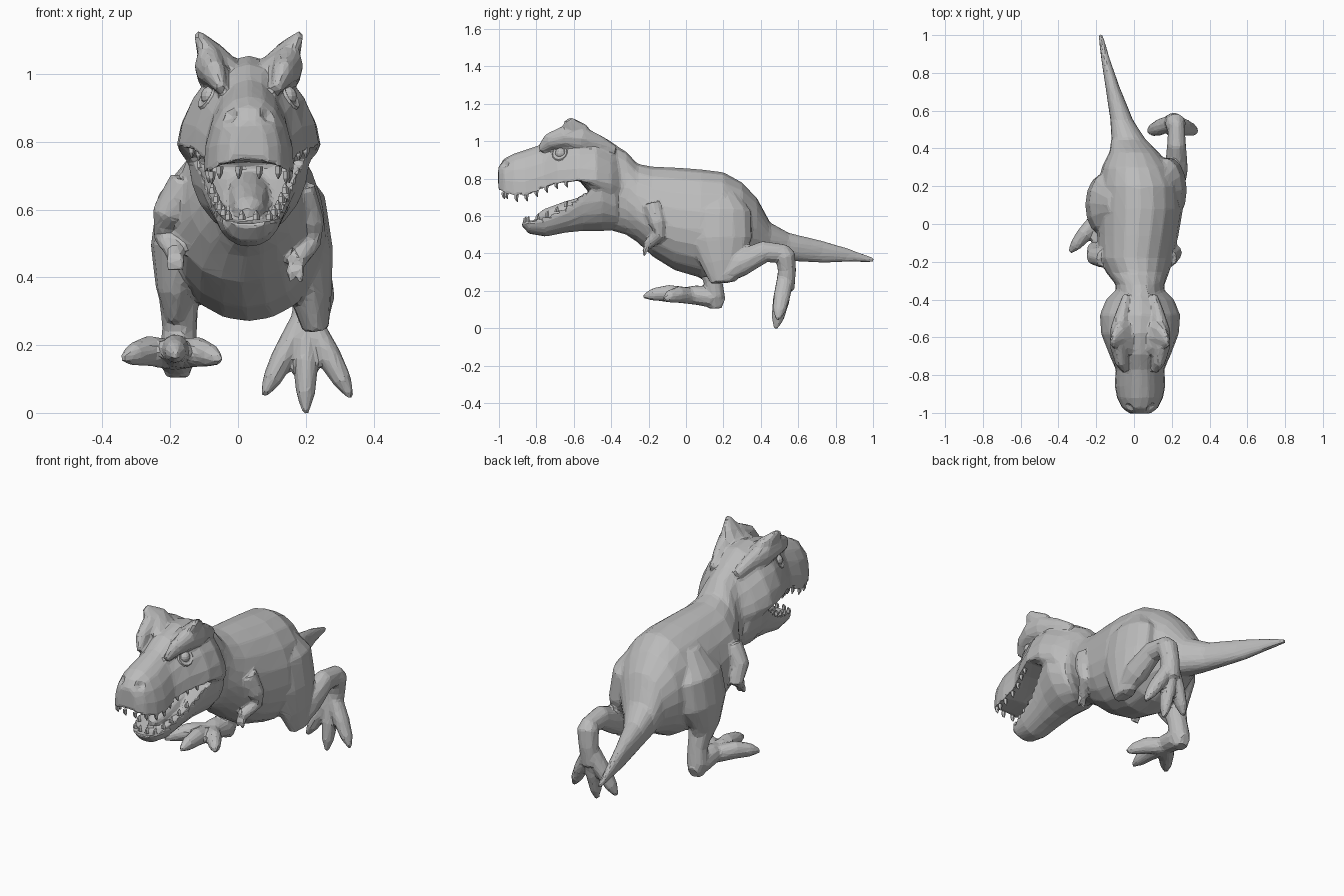
import bpy
import bmesh
import math
from mathutils import Vector

default_cube = bpy.data.objects.get("Cube")
if default_cube:
    bpy.data.objects.remove(default_cube, do_unlink=True)

grey = bpy.data.materials.new("stone grey")
grey.use_nodes = True
grey.diffuse_color = (.5, .5, .5, 1)
grey.node_tree.nodes["Principled BSDF"].inputs["Base Color"].default_value = grey.diffuse_color

HEAD_X = .032
flesh = []


def finish(name, bm):
    """Turn a bmesh into a flat shaded object."""
    bmesh.ops.recalc_face_normals(bm, faces=bm.faces[:])
    mesh = bpy.data.meshes.new(name)
    bm.to_mesh(mesh)
    bm.free()
    mesh.materials.append(grey)
    part = bpy.data.objects.new(name, mesh)
    bpy.context.collection.objects.link(part)
    return part


def skin_rings(bm, rings):
    """Bridge rings of points and close both ends."""
    loops = [[bm.verts.new(point) for point in ring] for ring in rings]
    count = len(loops[0])
    for first, second in zip(loops, loops[1:]):
        for i in range(count):
            j = (i + 1) % count
            bm.faces.new((first[i], first[j], second[j], second[i]))
    bm.faces.new(loops[0])
    bm.faces.new(loops[-1])


def rounded(value, power):
    return math.copysign(abs(value) ** power, value)


def loft(name, sections, front_power, back_power, sides=20):
    """Sections along y: y, centre x, half width, bottom, widest height, top."""
    rings = []
    for k, (y, centre, width, bottom, middle, top) in enumerate(sections):
        power = front_power + (back_power - front_power) * k / (len(sections) - 1)
        ring = []
        for i in range(sides):
            angle = math.tau * i / sides
            across = rounded(math.cos(angle), power)
            rise = rounded(math.sin(angle), power)
            reach = top - middle if rise > 0 else middle - bottom
            ring.append((centre + width * across, y, middle + reach * rise))
        rings.append(ring)
    bm = bmesh.new()
    skin_rings(bm, rings)
    flesh.append(finish(name, bm))


def add_tube(bm, path, sides=10, flat=1):
    """Tapering limb along points x, y, z, radius; flat scales its x width."""
    rings = []
    points = [Vector(step[:3]) for step in path]
    for i, point in enumerate(points):
        ahead = points[min(i + 1, len(points) - 1)]
        behind = points[max(i - 1, 0)]
        along = (ahead - behind).normalized()
        side = (Vector((1, 0, 0)) - along * along.x).normalized()
        other = along.cross(side)
        radius = path[i][3]
        angles = [math.tau * k / sides for k in range(sides)]
        rings.append([point + side * radius * flat * math.cos(a)
                      + other * radius * math.sin(a) for a in angles])
    skin_rings(bm, rings)


def tube(name, path, sides=10, flat=1):
    bm = bmesh.new()
    add_tube(bm, path, sides, flat)
    flesh.append(finish(name, bm))


def head_sections(rows):
    return [(row[0], HEAD_X) + row[1:] for row in rows]


# Trunk, neck and tail
loft("body_and_tail", [
    (-.5, .03, .11, .56, .75, 1),
    (-.39, .032, .13, .52, .72, .99),
    (-.32, .032, .13, .5, .69, .945),
    (-.26, .02, .165, .46, .63, .88),
    (-.18, .01, .2, .385, .58, .865),
    (-.06, .02, .215, .31, .54, .86),
    (.08, .03, .23, .27, .52, .85),
    (.2, .03, .22, .285, .53, .835),
    (.3, .015, .185, .34, .55, .78),
    (.38, 0, .13, .37, .53, .695),
    (.45, -.03, .09, .365, .47, .565),
    (.55, -.065, .06, .36, .44, .51),
    (.73, -.115, .037, .35, .41, .467),
    (.87, -.15, .023, .355, .39, .425),
    (1.005, -.178, .011, .352, .363, .375)], 1.05, .9)

# Skull with a hollow palate
skull_rows = head_sections([
    (-1.004, .055, .75, .735, .86),
    (-.975, .095, .74, .72, .905),
    (-.92, .123, .74, .7, .935),
    (-.86, .135, .74, .7, .955),
    (-.77, .13, .77, .74, .985),
    (-.69, .165, .79, .77, 1.03),
    (-.58, .208, .8, .785, 1.055),
    (-.48, .213, .68, .79, 1.045),
    (-.4, .18, .6, .77, 1),
    (-.35, .13, .58, .75, .96)])
loft("skull", skull_rows, .75, 1.35)
skull = flesh[-1]

# Lower jaw with a hollow floor
jaw_rows = head_sections([
    (-.88, .05, .55, .57, .56),
    (-.84, .08, .505, .58, .56),
    (-.75, .1, .49, .605, .57),
    (-.65, .12, .51, .65, .61),
    (-.55, .15, .52, .73, .68),
    (-.45, .18, .52, .75, .8),
    (-.37, .145, .525, .7, .8)])
loft("lower_jaw", jaw_rows, .9, 1.05)

tube("tongue", [(HEAD_X, -.5, .67, .05), (HEAD_X, -.64, .63, .05),
                (HEAD_X, -.75, .6, .04), (HEAD_X, -.8, .59, .015)], flat=1.2)

# Nostril hollows cut into the snout
for side in (-1, 1):
    bpy.ops.mesh.primitive_uv_sphere_add(
        segments=10, ring_count=6, radius=.026,
        location=(HEAD_X + side * .062, -.975, .882))
    cutter = bpy.context.object
    cutter.name = "nostril_cutter"
    cutter.hide_render = True
    cut = skull.modifiers.new("nostril", "BOOLEAN")
    cut.operation = "DIFFERENCE"
    cut.object = cutter
    bpy.context.view_layer.objects.active = skull
    bpy.ops.object.modifier_apply(modifier=cut.name)
    bpy.data.objects.remove(cutter, do_unlink=True)


def lip_at(rows, y):
    """Half width and lip height of the jaw at y."""
    for near, far in zip(rows, rows[1:]):
        if near[0] <= y <= far[0]:
            t = (y - near[0]) / (far[0] - near[0])
            return (near[2] + (far[2] - near[2]) * t,
                    near[4] + (far[4] - near[4]) * t)


def teeth(name, rows, start, end, count, length):
    bm = bmesh.new()
    spots = []
    for i in range(count):
        y = start + (end - start) * i / (count - 1)
        width, lip = lip_at(rows, y)
        spots.append((width - .016, y, lip))
    spots.append((spots[0][0] * .35, start - .015, spots[0][2]))
    for offset, y, lip in spots:
        for side in (-1, 1):
            x = HEAD_X + side * offset
            add_tube(bm, [(x, y, lip - length * .5, .012),
                          (x, y, lip + length * .3, .01),
                          (x, y + .006, lip + length, .002)], sides=5)
    finish(name, bm)


teeth("upper_teeth", skull_rows, -.96, -.64, 7, -.024)
teeth("lower_teeth", jaw_rows, -.845, -.64, 5, .02)

# Brow crests and eyes
for side, label in ((-1, "right"), (1, "left")):
    def head_path(steps):
        return [(HEAD_X + side * x, y, z, r) for x, y, z, r in steps]

    tube(label + "_brow_crest", head_path([
        (.08, -.78, .955, .02), (.1, -.73, 1, .045),
        (.115, -.65, 1.025, .06), (.11, -.56, 1.015, .065),
        (.09, -.47, .985, .05), (.07, -.38, .945, .03)]), flat=.75)
    tube(label + "_brow_horn", head_path([
        (.08, -.6, 1.01, .11), (.115, -.6, 1.06, .08),
        (.152, -.63, 1.118, .022)]), flat=.5)
    bpy.ops.mesh.primitive_uv_sphere_add(
        segments=12, ring_count=8, radius=.03,
        location=(HEAD_X + side * .112, -.67, .935))
    eye = bpy.context.object
    eye.name = label + "_eye"
    eye.data.materials.append(grey)
    bpy.ops.mesh.primitive_torus_add(
        major_segments=12, minor_segments=5, major_radius=.036, minor_radius=.012,
        location=(HEAD_X + side * .118, -.672, .932),
        rotation=(0, math.radians(90 - side * 28), math.radians(side * -20)))
    lid = bpy.context.object
    lid.name = label + "_eyelid"
    lid.data.materials.append(grey)


def toes(label, base, bend, tips, flat):
    """Three clawed toes spreading from one base point."""
    base = Vector(base)
    for i, tip in enumerate(tips):
        tip = Vector(tip)
        knuckle = base.lerp(tip, .5) + Vector(bend)
        claw = base.lerp(tip, .8) + Vector(bend) * .6
        tube(f"{label}_toe_{i + 1}", [(*base, .045), (*knuckle, .046),
                                      (*claw, .035), (*tip, .012)], flat=flat)


# Raised left leg trailing behind
tube("left_thigh", [(.12, .17, .76, .07), (.165, .18, .62, .17),
                    (.185, .18, .47, .175), (.215, .19, .35, .115),
                    (.23, .2, .245, .07)], sides=14, flat=.55)
tube("left_shin", [(.23, .19, .275, .045), (.225, .29, .345, .072),
                   (.225, .42, .41, .06), (.225, .53, .4, .05)], flat=.85)
tube("left_foot", [(.225, .51, .425, .04), (.22, .53, .39, .056),
                   (.21, .54, .31, .05), (.2, .53, .21, .052)])
toes("left", (.2, .535, .29), (0, 0, 0),
     [(.075, .49, .05), (.2, .48, -.002), (.335, .49, .045)], .82)

# Right leg stepping forward
tube("right_thigh", [(-.1, .1, .75, .07), (-.145, .11, .62, .165),
                     (-.165, .1, .48, .165), (-.185, .1, .36, .1),
                     (-.185, .12, .28, .055)], sides=14, flat=.57)
tube("right_shin", [(-.175, .12, .34, .06), (-.172, .145, .25, .052),
                    (-.178, .155, .17, .055), (-.18, .16, .105, .035)])
tube("right_foot", [(-.18, .2, .135, .03), (-.18, .14, .165, .058),
                    (-.185, .05, .178, .053), (-.185, -.03, .175, .042)])
toes("right", (-.185, .04, .17), (0, 0, .018),
     [(-.34, -.15, .16), (-.185, -.228, .17), (-.052, -.12, .155)], .9)

# Small arms with two claws each
arms = {
    "right": [(-.15, -.18, .68, .055), (-.205, -.17, .59, .05),
              (-.212, -.13, .52, .038), (-.185, -.2, .47, .027)],
    "left": [(.175, -.18, .66, .055), (.21, -.15, .56, .046),
             (.21, -.14, .5, .035), (.17, -.21, .44, .027)]}
for label, path in arms.items():
    tube(label + "_arm", path)
    x, y, z, r = path[-1]
    for spread in (-1, 1):
        tube(f"{label}_claw_{spread + 2}", [
            (x, y + .01, z + .01, .018), (x + spread * .014, y - .01, z - .025, .016),
            (x + spread * .016, y - .015, z - .055, .008)], sides=6)

# Fuse the flesh into one skin, soften the seams and facet it
bpy.ops.object.select_all(action="DESELECT")
for part in flesh:
    part.select_set(True)
hide = flesh[0]
bpy.context.view_layer.objects.active = hide
bpy.ops.object.join()
hide.name = "body_skin"
fuse = hide.modifiers.new("fuse", "REMESH")
fuse.mode = "VOXEL"
fuse.voxel_size = .009
soften = hide.modifiers.new("soften", "SMOOTH")
soften.iterations = 4
facet = hide.modifiers.new("facet", "DECIMATE")
facet.ratio = .06
for name in ("fuse", "soften", "facet"):
    bpy.ops.object.modifier_apply(modifier=name)
